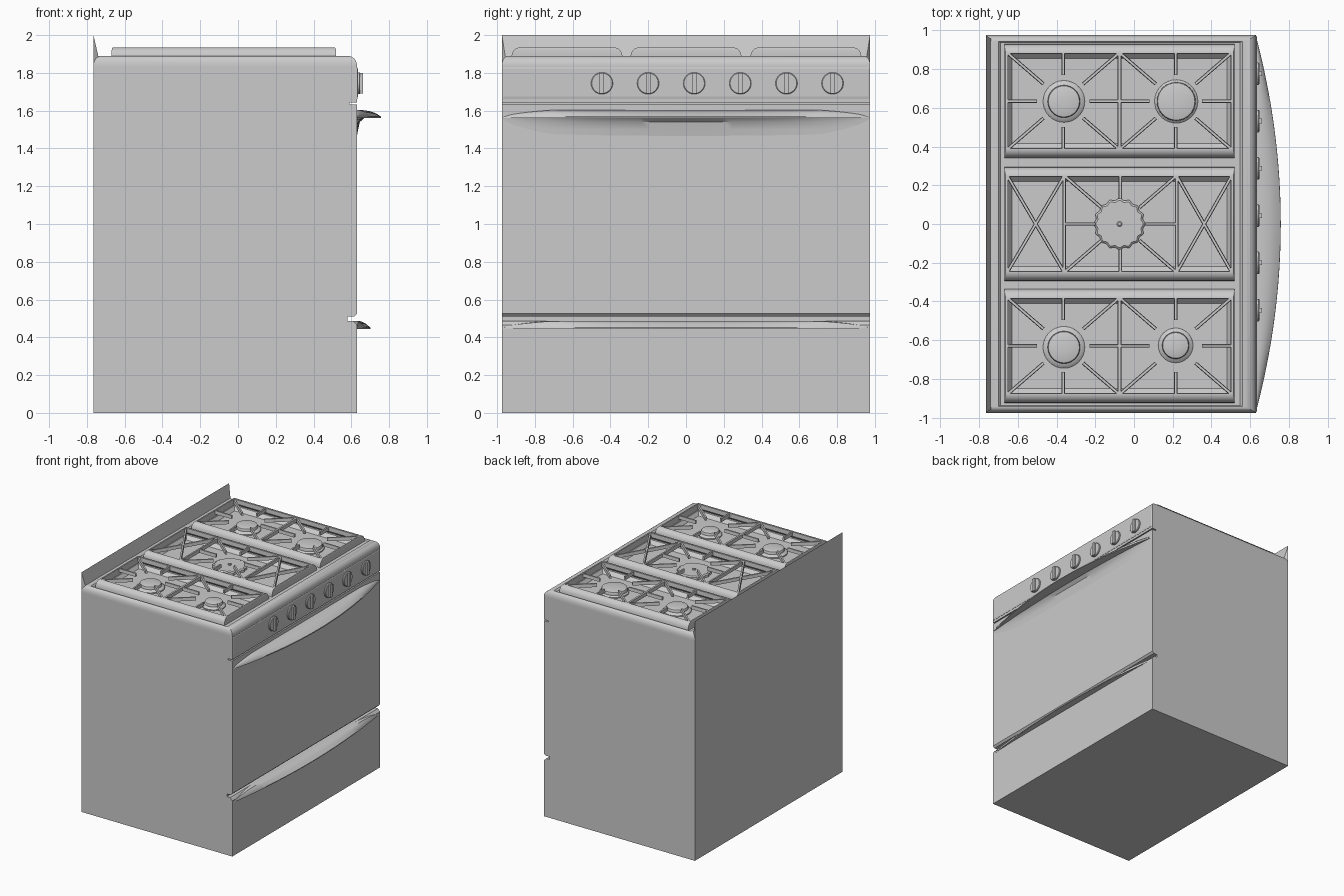
import bpy, bmesh
from math import sin, cos, pi, radians, hypot
from mathutils import Vector

if "Cube" in bpy.data.objects:
    bpy.data.objects.remove(bpy.data.objects["Cube"])

W = 0.975  # half width of the range


def finish(name, bm, smooth=False):
    bmesh.ops.recalc_face_normals(bm, faces=bm.faces)
    me = bpy.data.meshes.new(name)
    bm.to_mesh(me)
    bm.free()
    ob = bpy.data.objects.new(name, me)
    bpy.context.collection.objects.link(ob)
    if smooth:
        bpy.ops.object.select_all(action='DESELECT')
        bpy.context.view_layer.objects.active = ob
        ob.select_set(True)
        bpy.ops.object.shade_smooth_by_angle(angle=radians(35))
    return ob


def loft(name, rings, smooth=False, cap=True, wrap=False):
    """Skin a list of closed point loops; cap the ends or wrap last to first."""
    bm = bmesh.new()
    vs = [[bm.verts.new(p) for p in r] for r in rings]
    n = len(rings[0])
    pairs = list(zip(vs, vs[1:])) + ([(vs[-1], vs[0])] if wrap else [])
    for a, b in pairs:
        for i in range(n):
            j = (i + 1) % n
            bm.faces.new((a[i], a[j], b[j], b[i]))
    if cap and not wrap:
        bm.faces.new(vs[0])
        bm.faces.new(vs[-1])
    return finish(name, bm, smooth)


def rect(x0, x1, y0, y1, z):
    return [(x0, y0, z), (x1, y0, z), (x1, y1, z), (x0, y1, z)]


def box(name, x0, x1, y0, y1, z0, z1):
    return loft(name, [rect(x0, x1, y0, y1, z0), rect(x0, x1, y0, y1, z1)])


def turned(name, x, y, profile, n=32):
    return loft(name, [[(x + r * cos(2 * pi * i / n), y + r * sin(2 * pi * i / n), z)
                        for i in range(n)] for r, z in profile], True)


# Body: side profile with the door gap and drawer slot
side = [(-.765, 0), (.63, 0), (.63, .465), (.61, .487), (.58, .487), (.58, .51),
        (.615, .51), (.63, .525), (.63, 1.632), (.59, 1.632), (.59, 1.642),
        (.63, 1.642), (.63, 1.832), (-.765, 1.832)]
loft("body", [[(x, y, z) for x, z in side] for y in (-W, W)])

# Cooktop with rolled edge, shallow tray and three wells
rings = [rect(-.765, .63, -W, W, 1.832)]
for i in range(7):
    a = i / 6 * pi / 2
    d = 1 - cos(a)
    hy = W - .03 * d
    rings.append(rect(-.765, .63 - .05 * d, -hy, hy, 1.84 + .05 * sin(a)))
rings += [rect(-.70, .56, -.943, .943, 1.89), rect(-.69, .548, -.937, .937, 1.878)]
cooktop = loft("cooktop", rings, True)
GX, GY = -.075, (-.63, 0, .635)  # grate centres
for y in GY:
    cut = loft("well_cutter", [rect(GX - .555, GX + .555, y - .22, y + .22, 1.85),
                               rect(GX - .59, GX + .59, y - .27, y + .27, 1.90)])
    cut.hide_render = True
    m = cooktop.modifiers.new("well", 'BOOLEAN')
    m.operation, m.object, m.solver = 'DIFFERENCE', cut, 'EXACT'
    bpy.context.view_layer.objects.active = cooktop
    bpy.ops.object.modifier_apply(modifier=m.name)
    bpy.data.objects.remove(cut)

# Backguard: thin wedge, full width at its top edge
bm = bmesh.new()
p = [bm.verts.new(c) for c in ((-.765, -W, 1.84), (-.765, W, 1.84), (-.765, W, 2), (-.765, -W, 2),
                               (-.733, -.952, 1.86), (-.733, .952, 1.86))]
for f in ((0, 1, 2, 3), (3, 2, 5, 4), (0, 3, 4), (1, 5, 2), (0, 4, 5, 1)):
    bm.faces.new([p[i] for i in f])
finish("backguard", bm)

# Control panel and knobs
loft("control_panel", [[(x, y, z) for y, z in ((-h, z0), (h, z0), (h, z1), (-h, z1))]
                       for x, h, z0, z1 in ((.625, .972, 1.662, 1.828), (.632, .972, 1.662, 1.828),
                                            (.635, .965, 1.676, 1.822))])
for k in range(6):
    y, zc = -.445 + k * .2442, 1.745
    loft("knob_%d" % k, [[(x, y + r * cos(2 * pi * i / 32), zc + r * sin(2 * pi * i / 32))
                          for i in range(32)]
                         for x, r in ((.63, .058), (.643, .058), (.647, .054))], True)
    box("knob_grip_%d" % k, .64, .662, y - .012, y + .012, zc - .055, zc + .055)


# Bowed handles: section sweeps across the width, reach and height fade at the ends
def handle(name, section, zbase, hw):
    rings = []
    for i in range(41):
        t = -1 + i / 20
        b = 1 - t * t
        h = .12 + .88 * min(1, b * 2.2) ** .6
        rings.append([(.63 + dx * b if dx >= 0 else .63 + dx, t * hw, zbase + dz * h)
                      for dx, dz in section])
    loft(name, rings, True)


handle("door_handle", [(-.01, .043), (.03, .043), (.065, .038), (.1, .026), (.127, .008), (.128, 0),
                       (.09, .002), (.04, .002), (.015, -.02), (.006, -.06), (-.003, -.11)], 1.56, .97)
handle("drawer_handle", [(-.045, .042), (-.01, .042), (.02, .040), (.045, .028), (.072, .006),
                         (.072, 0), (.05, .006), (.02, .014), (-.03, .016)], .445, .972)


# Grates
def bar(name, a, b, w=.009, z0=1.905, z1=1.932):
    a, b = Vector(a), Vector(b)
    d = (b - a).normalized()
    s = Vector((-d.y, d.x)) * w
    quad = [a - s, b - s, b + s, a + s]
    top = [a - s * .7, b - s * .7, b + s * .7, a + s * .7]
    loft(name, [[(q.x, q.y, z0) for q in quad], [(q.x, q.y, z1) for q in top]])


def fingers(name, x0, x1, yc, r):
    """Eight fingers pointing at a burner in the middle of a grate cell."""
    xc, hx, hy = (x0 + x1) / 2, (x1 - x0) / 2, .25
    for sx in (-1, 0, 1):
        for sy in (-1, 0, 1):
            if sx or sy:
                ex, ey = sx * hx, sy * hy
                k = r / hypot(ex, ey)
                bar(name, (xc + ex, yc + ey), (xc + ex * k, yc + ey * k))


for n, yc in zip(("left", "middle", "right"), GY):
    frame = [(.595, .295, 1.872), (.595, .292, 1.90), (.594, .284, 1.917), (.592, .27, 1.93),
             (.588, .252, 1.935), (.577, .245, 1.935), (.577, .243, 1.90), (.585, .27, 1.872)]
    loft(n + "_grate_frame", [rect(GX - hx, GX + hx, yc - hy, yc + hy, z)
                              for hx, hy, z in frame], True, wrap=True)
    xl, xr = GX - .58, GX + .58
    if n == "middle":
        a, b = -.36, .22
        for x in (a, b):
            bar("middle_grate_bar", (x, -.25), (x, .25))
        for u, v in ((xl, a), (b, xr)):
            bar("middle_grate_cross", (u, -.25), (v, .25))
            bar("middle_grate_cross", (u, .25), (v, -.25))
        fingers("middle_grate_finger", a, b, yc, .13)
    else:
        bar(n + "_grate_bar", (GX, yc - .25), (GX, yc + .25), .011)
        fingers(n + "_grate_finger", xl, GX, yc, .135)
        fingers(n + "_grate_finger", GX, xr, yc, .135)

# Burners: flared base and domed cap
for x, y, r, c in ((-.362, .633, .108, .08), (.218, .633, .112, .096),
                   (-.362, -.637, .108, .08), (.215, -.627, .09, .066)):
    turned("burner", x, y, [(r, 1.845), (r, 1.858), (r - .012, 1.868), (c + .004, 1.872),
                            (c + .004, 1.884), (c, 1.892), (c * .75, 1.897), (c * .3, 1.9)])

# Centre burner: scalloped flat disc with a small pin
n = 96
loft("centre_burner", [[((r + .005 * cos(16 * 2 * pi * i / n)) * cos(2 * pi * i / n) + GX,
                         (r + .005 * cos(16 * 2 * pi * i / n)) * sin(2 * pi * i / n), z)
                        for i in range(n)] for r, z in ((.128, 1.845), (.128, 1.868), (.118, 1.876))], True)
turned("centre_burner_pin", GX, 0, [(.014, 1.87), (.014, 1.882), (.009, 1.886)], 16)
